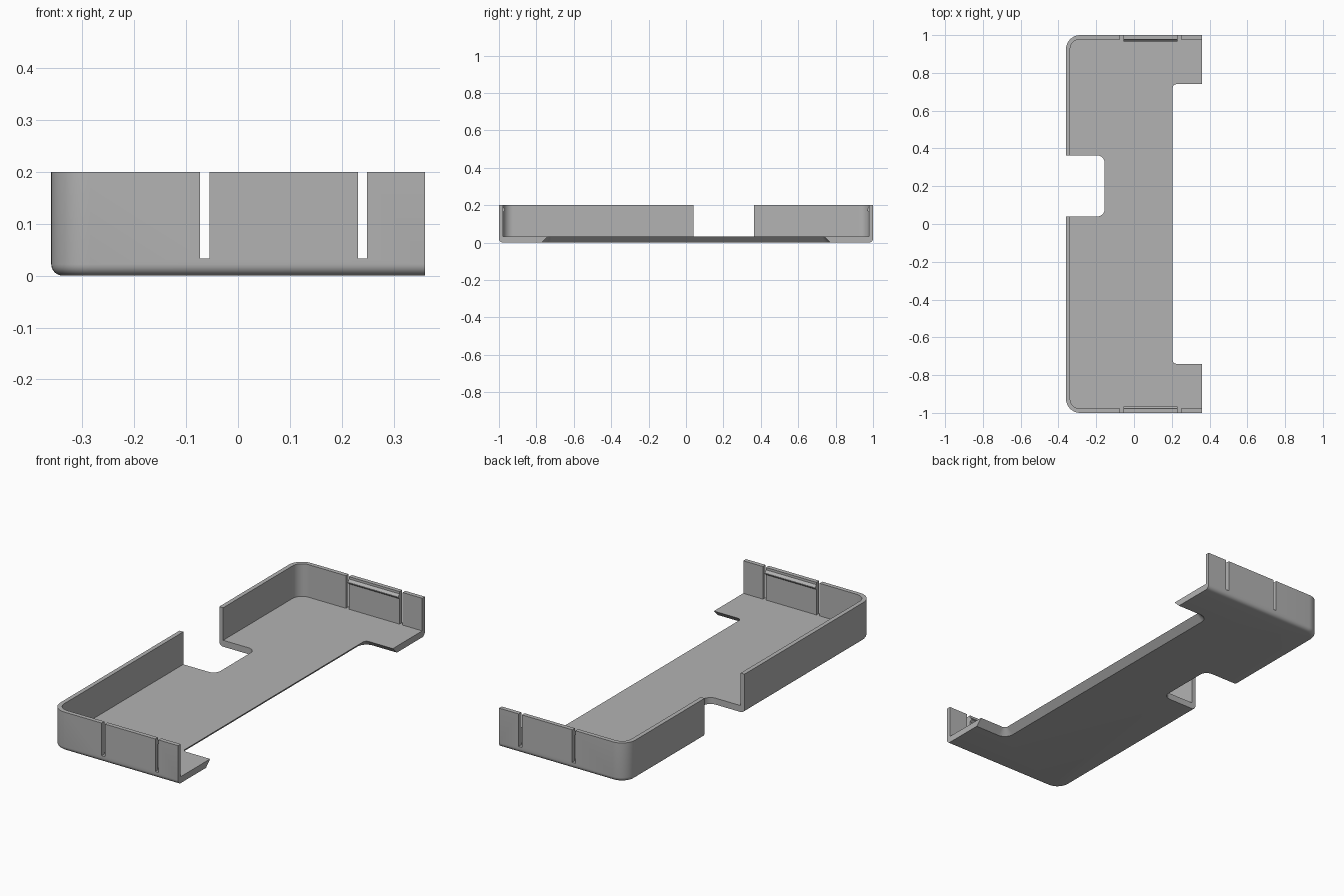
import bpy
import bmesh
from math import cos, sin, pi, radians

if "Cube" in bpy.data.objects:
    bpy.data.objects.remove(bpy.data.objects["Cube"], do_unlink=True)

HALF_X, HEIGHT, FLOOR, WALL = 0.36, 0.2, 0.033, 0.022
CORNER, FILLET = 0.075, 0.022

grey = bpy.data.materials.new("plain grey")
grey.use_nodes = True
grey.diffuse_color = (0.45, 0.45, 0.45, 1)
grey.node_tree.nodes["Principled BSDF"].inputs["Base Color"].default_value = (0.45, 0.45, 0.45, 1)


def loft(name, loops):
    """Closed solid through equally sized loops of 3D points."""
    bm = bmesh.new()
    rings = [[bm.verts.new(p) for p in loop] for loop in loops]
    for a, b in zip(rings, rings[1:]):
        for i in range(len(a)):
            j = (i + 1) % len(a)
            bm.faces.new((a[i], a[j], b[j], b[i]))
    bm.faces.new(rings[0][::-1])
    bm.faces.new(rings[-1])
    bmesh.ops.recalc_face_normals(bm, faces=bm.faces[:])
    mesh = bpy.data.meshes.new(name)
    bm.to_mesh(mesh)
    bm.free()
    obj = bpy.data.objects.new(name, mesh)
    bpy.context.collection.objects.link(obj)
    mesh.materials.append(grey)
    return obj


def round_end(x0, x1, y0, y1, r, z, steps=10):
    """Rectangle from x0 to x1 whose two corners at x0 are rounded."""
    side = 1 if x1 > x0 else -1
    pts = [(x1, y1, z)]
    for cy, start in ((y1 - r, pi / 2), (y0 + r, pi)):
        for k in range(steps + 1):
            a = start + k / steps * pi / 2
            pts.append((x0 + side * r * (1 + cos(a)), cy + r * sin(a), z))
    return pts + [(x1, y0, z)]


def shell(inset, z, x1=HALF_X):
    return round_end(-HALF_X + inset, x1, -1 + inset, 1 - inset, CORNER - inset, z)


def box(name, x0, x1, y0, y1, z0, z1):
    return loft(name, [[(x0, y0, z), (x1, y0, z), (x1, y1, z), (x0, y1, z)] for z in (z0, z1)])


# Outer body with a rounded lower edge
levels = []
for k in range(7):
    a = k / 6 * pi / 2
    levels.append(shell(FILLET * (1 - sin(a)), FILLET * (1 - cos(a))))
tray = loft("tray", levels + [shell(0, HEIGHT)])

# Hollow, open on the left side
cutters = [loft("hollow_cutter", [shell(WALL, z, 0.5) for z in (FLOOR, 0.3)])]

# Notch through the right wall and floor
cutters.append(loft("notch_cutter", [round_end(-0.155, -0.5, 0.04, 0.363, 0.04, z) for z in (-0.1, 0.3)]))


# Long recess in the floor's open edge, flaring towards the underside
def recess(grow, z):
    return round_end(0.205 - grow, 0.5, -0.74 - grow, 0.74 + grow, 0.018 + grow, z)


cutters.append(loft("recess_cutter", [recess(0.04, FLOOR - 0.04), recess(0, FLOOR), recess(0, 0.3)]))

# Slots either side of each clip tab
for y in (-1, 1):
    for x in (-0.064, 0.24):
        cutters.append(box("slot_cutter", x - 0.009, x + 0.009, y - 0.06, y + 0.06, FLOOR, 0.3))

for cutter in cutters:
    cutter.hide_render = True
    mod = tray.modifiers.new(cutter.name, "BOOLEAN")
    mod.operation, mod.solver, mod.object = "DIFFERENCE", "EXACT", cutter

# Bake the cuts and drop the cutters
bpy.context.view_layer.update()
cut_mesh = bpy.data.meshes.new_from_object(tray.evaluated_get(bpy.context.evaluated_depsgraph_get()))
tray.modifiers.clear()
tray.data = cut_mesh
for cutter in cutters:
    bpy.data.objects.remove(cutter, do_unlink=True)

bpy.context.view_layer.objects.active = tray
tray.select_set(True)
bpy.ops.object.shade_smooth_by_angle(angle=radians(30))

# Catch ridges on the inside of the clip tabs
for name, s in (("front_catch", -1), ("back_catch", 1)):
    profile = [(0.985, 0.188), (0.978, 0.188), (0.967, 0.176), (0.967, 0.172), (0.978, 0.163), (0.985, 0.163)]
    loft(name, [[(x, s * y, z) for y, z in profile] for x in (-0.055, 0.231)])
